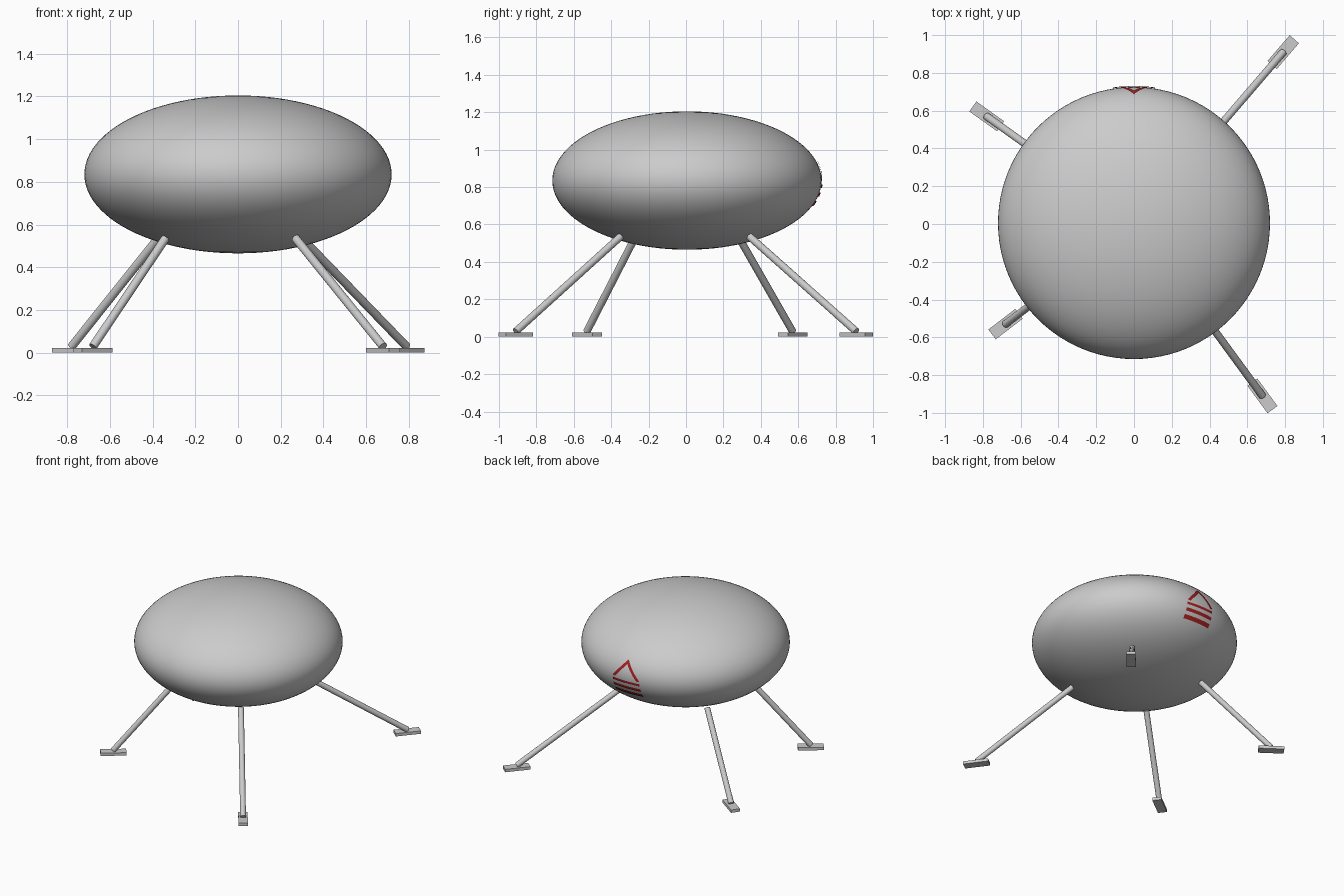
import bpy, bmesh, math
from mathutils import Vector

if "Cube" in bpy.data.objects:
    bpy.data.objects.remove(bpy.data.objects["Cube"])

CENTER = Vector((0, 0.005, 0.835))
RX, RZ = 0.72, 0.37


def smooth(obj, angle=40):
    bpy.ops.object.select_all(action='DESELECT')
    obj.select_set(True)
    bpy.context.view_layer.objects.active = obj
    bpy.ops.object.shade_smooth_by_angle(angle=math.radians(angle))


# Flattened round body
bpy.ops.mesh.primitive_uv_sphere_add(segments=96, ring_count=48, radius=1, location=CENTER)
body = bpy.context.object
body.name = "body"
body.scale = (RX, RX, RZ)
bpy.ops.object.transform_apply(location=False, rotation=False, scale=True)
smooth(body)


def add_leg(name, top, foot):
    # Slanted round strut
    a, b = Vector((*top, 0.535)), Vector((*foot, 0.028))
    d = b - a
    bpy.ops.mesh.primitive_cylinder_add(vertices=24, radius=0.02, depth=d.length,
                                        location=(a + b) / 2,
                                        rotation=d.to_track_quat('Z', 'Y').to_euler())
    leg = bpy.context.object
    leg.name = name + "_leg"
    smooth(leg)
    # Flat foot pad turned along the leg
    bpy.ops.mesh.primitive_cube_add(size=1, location=(*foot, 0.011),
                                    rotation=(0, 0, math.atan2(d.y, d.x)))
    pad = bpy.context.object
    pad.name = name + "_foot"
    pad.scale = (0.18, 0.065, 0.022)


add_leg("front_right", (0.27, -0.35), (0.68, -0.91))
add_leg("front_left", (-0.34, -0.27), (-0.68, -0.53))
add_leg("back_right", (0.30, 0.34), (0.79, 0.91))
add_leg("back_left", (-0.375, 0.28), (-0.78, 0.57))

# Red marking wrapped onto the back of the body
red = bpy.data.materials.new("red_paint")
red.diffuse_color = (0.4, 0.015, 0.015, 1)
red.use_nodes = True
red.node_tree.nodes["Principled BSDF"].inputs["Base Color"].default_value = red.diffuse_color


def on_body(x, z, lift=0.006):
    h = (z - CENTER.z) / (RZ + lift)
    y = math.sqrt((RX + lift) ** 2 * (1 - h * h) - x * x)
    return (x, CENTER.y + y, z)


def add_patch(name, p00, p10, p11, p01, nu=16, nv=3):
    bm = bmesh.new()
    corners = [Vector(p) for p in (p00, p10, p11, p01)]
    rows = []
    for j in range(nv + 1):
        v = j / nv
        left = corners[0].lerp(corners[3], v)
        right = corners[1].lerp(corners[2], v)
        rows.append([bm.verts.new(on_body(*left.lerp(right, i / nu))) for i in range(nu + 1)])
    for r0, r1 in zip(rows, rows[1:]):
        for i in range(nu):
            bm.faces.new((r0[i], r0[i + 1], r1[i + 1], r1[i]))
    for f in bm.faces:
        f.normal_update()
        if f.normal.y < 0:
            f.normal_flip()
    mesh = bpy.data.meshes.new(name)
    bm.to_mesh(mesh)
    bm.free()
    obj = bpy.data.objects.new(name, mesh)
    bpy.context.collection.objects.link(obj)
    mesh.materials.append(red)
    smooth(obj)


# Two slanted bars meeting in a peak, and three stripes below it
for side, s in (("left", -1), ("right", 1)):
    add_patch("peak_bar_" + side, (0, 0.932), (s * 0.09, 0.828), (s * 0.113, 0.832), (0, 0.962))
for k, (z0, z1) in enumerate(((0.70, 0.726), (0.75, 0.772), (0.796, 0.814))):
    add_patch(f"stripe_{k + 1}", (-0.113, z0), (0.113, z0), (0.113, z1), (-0.113, z1))
